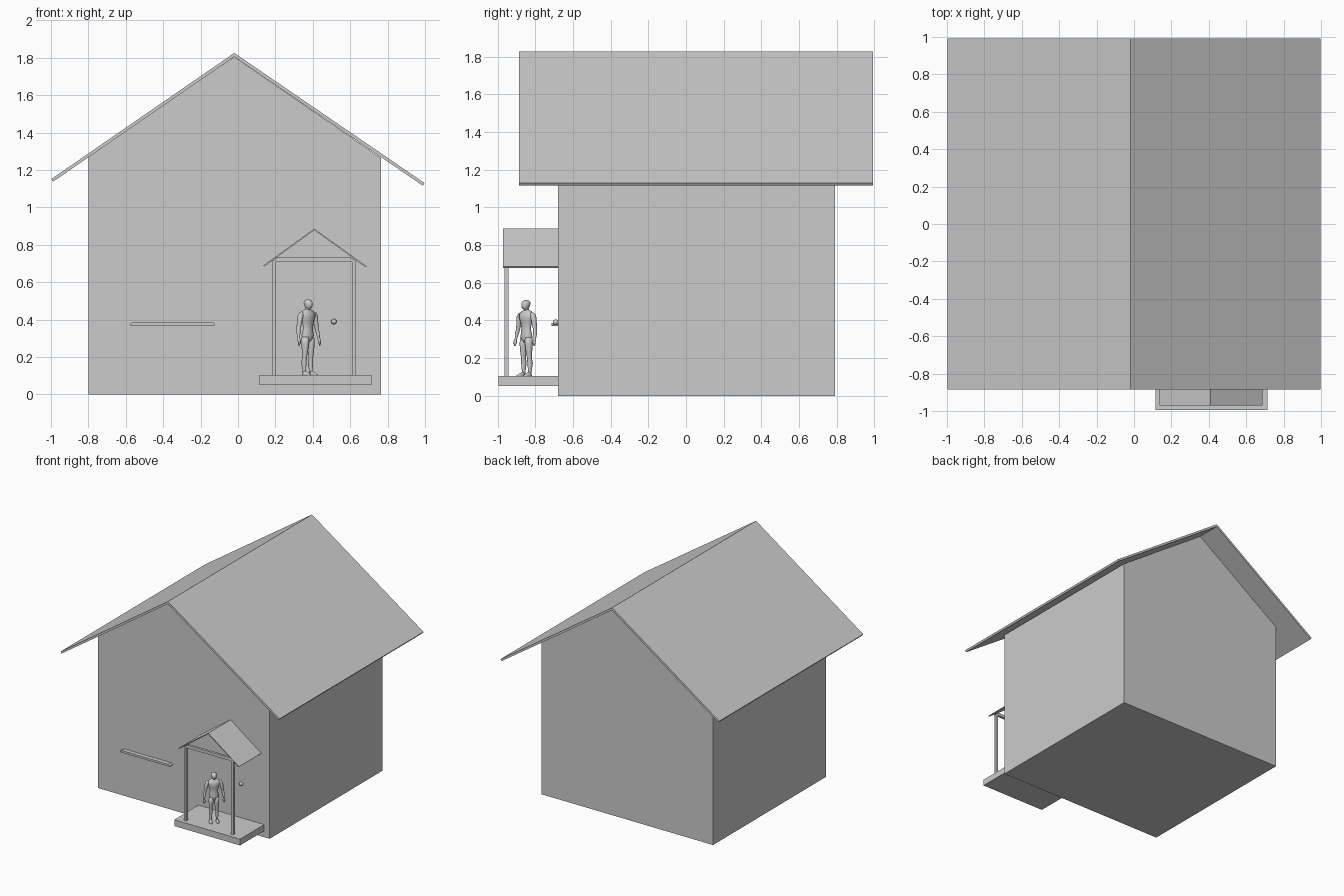
import bpy, bmesh, math
from mathutils import Matrix, Vector


def add(name, bm, smooth=False):
    bmesh.ops.recalc_face_normals(bm, faces=bm.faces[:])
    me = bpy.data.meshes.new(name)
    bm.to_mesh(me)
    bm.free()
    for p in me.polygons:
        p.use_smooth = smooth
    ob = bpy.data.objects.new(name, me)
    bpy.context.collection.objects.link(ob)
    return ob


def prism(name, profile, y0, y1):
    """Extrude an x-z profile from y0 to y1."""
    bm = bmesh.new()
    f = bm.faces.new([bm.verts.new((x, y0, z)) for x, z in profile])
    ext = bmesh.ops.extrude_face_region(bm, geom=[f])
    vs = [v for v in ext["geom"] if isinstance(v, bmesh.types.BMVert)]
    bmesh.ops.translate(bm, verts=vs, vec=(0, y1 - y0, 0))
    return add(name, bm)


def box(name, x0, x1, y0, y1, z0, z1):
    return prism(name, [(x0, z0), (x1, z0), (x1, z1), (x0, z1)], y0, y1)


def gable_roof(name, left, ridge, right, t, y0, y1):
    """Folded roof sheet; points lie on the upper surface, t is thickness."""
    l, m, r = Vector(left), Vector(ridge), Vector(right)
    a, b = (m - l).normalized(), (r - m).normalized()
    nl, nr = Vector((a.y, -a.x)) * t, Vector((b.y, -b.x)) * t
    under = m - Vector((0, t / a.x))
    return prism(name, [l, m, r, r + nr, under, l + nl], y0, y1)


# House body and main roof
prism("house_walls", [(-0.80, 0), (0.765, 0), (0.765, 1.265), (-0.02, 1.805), (-0.80, 1.27)],
      -0.68, 0.79)
gable_roof("main_roof", (-0.998, 1.152), (-0.02, 1.826), (0.998, 1.13), 0.017, -0.885, 0.993)

# Porch
box("porch_floor", 0.115, 0.715, -0.995, -0.68, 0.052, 0.104)
for side, x in (("left", 0.192), ("right", 0.621)):
    box(f"porch_post_{side}", x - 0.01, x + 0.01, -0.963, -0.943, 0.104, 0.715)
gable_roof("porch_roof", (0.136, 0.69), (0.408, 0.887), (0.688, 0.685), 0.007, -0.97, -0.68)
prism("porch_beam", [(0.177, 0.708), (0.637, 0.708), (0.602, 0.733), (0.212, 0.733)],
      -0.963, -0.943)

# Window sill and door knob
prism("window_sill", [(-0.578, 0.37), (-0.122, 0.37), (-0.122, 0.376), (-0.137, 0.387),
                      (-0.563, 0.387), (-0.578, 0.376)], -0.715, -0.68)
bm = bmesh.new()
bmesh.ops.create_uvsphere(bm, u_segments=16, v_segments=10, radius=0.015,
                          matrix=Matrix.Translation((0.513, -0.692, 0.39)))
add("door_knob", bm, True)

# Standing figure, modelled facing -y and then turned toward the front right
STAND = Matrix.Translation((0.374, -0.848, 0.103)) @ Matrix.Rotation(math.radians(43), 4, 'Z')


def loft(name, rings, sides=14):
    """Skin elliptical rings (x, y, z, half width, half depth)."""
    bm = bmesh.new()
    loops = []
    for x, y, z, rx, ry in rings:
        loops.append([bm.verts.new((x + rx * math.cos(2 * math.pi * i / sides),
                                    y + ry * math.sin(2 * math.pi * i / sides), z))
                      for i in range(sides)])
    for p, q in zip(loops, loops[1:]):
        for i in range(sides):
            j = (i + 1) % sides
            bm.faces.new((p[i], p[j], q[j], q[i]))
    bm.faces.new(loops[0])
    bm.faces.new(loops[-1])
    bm.transform(STAND)
    return add(name, bm, True)


loft("figure_torso", [(0, 0, .180, .012, .014), (0, 0, .193, .034, .022), (0, .002, .212, .038, .026),
                      (0, 0, .235, .033, .022), (0, 0, .258, .031, .020), (0, 0, .285, .037, .023),
                      (0, -.001, .310, .046, .027), (0, 0, .330, .049, .024),
                      (0, .002, .344, .036, .017), (0, .002, .354, .015, .013)])
loft("figure_head", [(0, .003, .342, .014, .014), (0, .000, .356, .013, .015),
                     (0, -.006, .360, .015, .019), (0, -.004, .372, .020, .024),
                     (0, -.002, .387, .022, .027), (0, 0, .397, .019, .023), (0, 0, .403, .010, .013),
                     (0, 0, .405, .003, .004)])
for side, s in (("left", 1), ("right", -1)):
    loft(f"figure_leg_{side}", [(s * .024, .004, .006, .009, .011), (s * .024, .004, .025, .008, .010),
                                (s * .024, .006, .070, .013, .016), (s * .023, .002, .098, .012, .013),
                                (s * .022, 0, .125, .015, .017), (s * .021, 0, .170, .019, .022),
                                (s * .019, 0, .205, .018, .021)])
    loft(f"figure_foot_{side}", [(s * .026, -.015, 0, .012, .030), (s * .026, -.014, .006, .012, .029),
                                 (s * .025, -.006, .015, .009, .018), (s * .024, .002, .022, .007, .010)])
    loft(f"figure_arm_{side}", [(s * .073, -.012, .178, .012, .004), (s * .076, -.012, .160, .003, .004),
                                ][::-1] +
         [(s * .075, -.010, .188, .008, .010), (s * .073, -.006, .200, .006, .007),
          (s * .070, 0, .232, .011, .011), (s * .066, .003, .250, .010, .011),
          (s * .060, .003, .280, .013, .014), (s * .053, .002, .318, .015, .016),
          (s * .047, .002, .335, .011, .011), (s * .043, .002, .340, .004, .004)])
